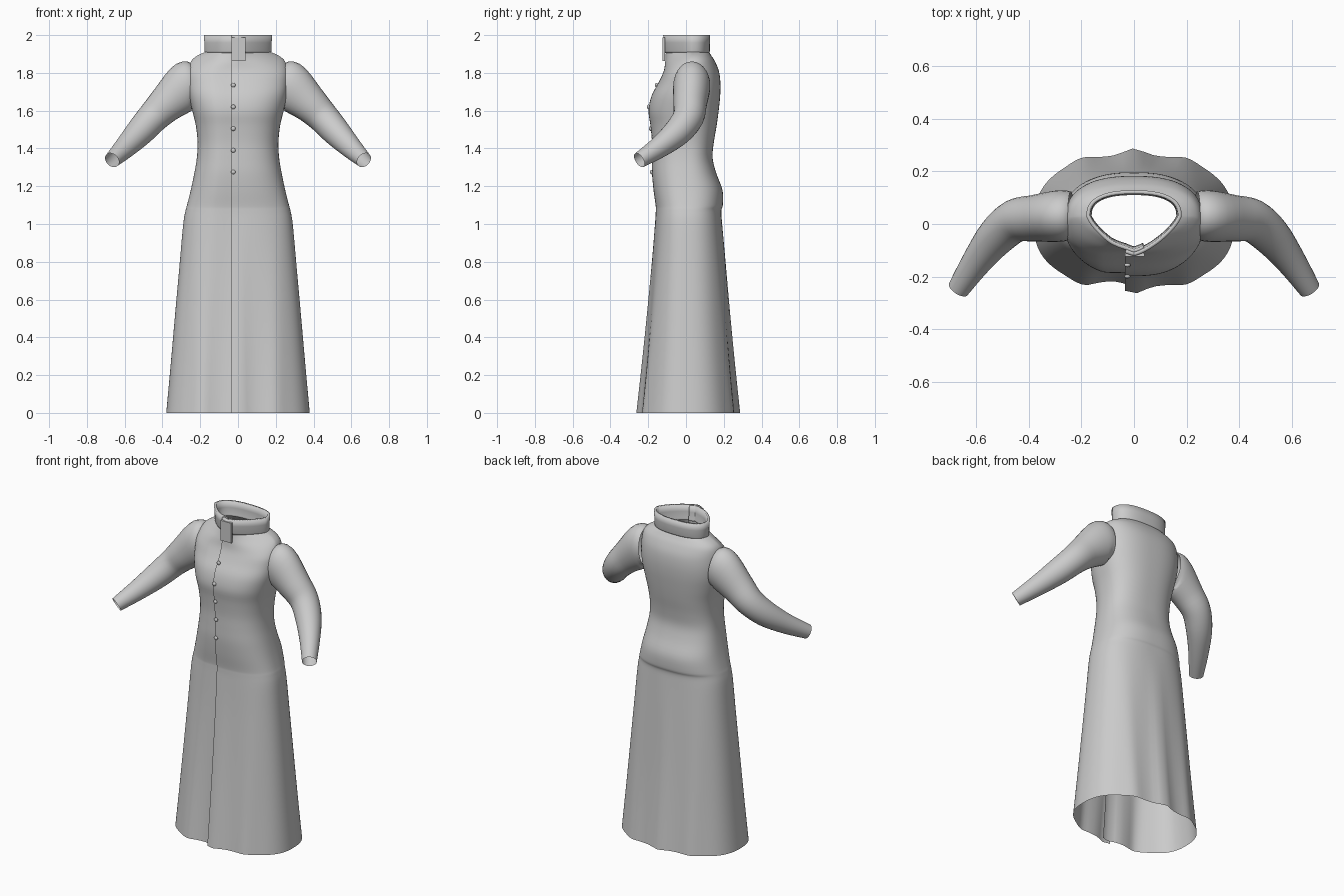
import bpy, bmesh, math
from mathutils import Vector

if "Cube" in bpy.data.objects:
    bpy.data.objects.remove(bpy.data.objects["Cube"])

cloth = bpy.data.materials.new("grey_cloth")
cloth.diffuse_color = (0.6, 0.6, 0.6, 1)
cloth.use_nodes = True
cloth.node_tree.nodes["Principled BSDF"].inputs["Base Color"].default_value = cloth.diffuse_color


def spline(rows, steps):
    """Catmull-Rom interpolation of table rows."""
    out = []
    for i in range(len(rows) - 1):
        p = [rows[max(0, min(len(rows) - 1, i + k))] for k in (-1, 0, 1, 2)]
        for s in range(steps):
            t = s / steps
            out.append([0.5 * (2 * b + (c - a) * t + (2 * a - 5 * b + 4 * c - d) * t * t
                               + (3 * b - a - 3 * c + d) * t ** 3) for a, b, c, d in zip(*p)])
    out.append(list(rows[-1]))
    return out


def loft(name, rings, closed):
    """Skin a stack of rings with quads."""
    n = len(rings[0])
    faces = []
    for i in range(len(rings) - 1):
        for j in range(n if closed else n - 1):
            k = (j + 1) % n
            faces.append((i * n + j, i * n + k, (i + 1) * n + k, (i + 1) * n + j))
    me = bpy.data.meshes.new(name)
    me.from_pydata([v for r in rings for v in r], [], faces)
    ob = bpy.data.objects.new(name, me)
    bpy.context.collection.objects.link(ob)
    finish(ob)
    return ob


def finish(ob, angle=40):
    ob.data.materials.append(cloth)
    bpy.ops.object.select_all(action='DESELECT')
    ob.select_set(True)
    bpy.context.view_layer.objects.active = ob
    bpy.ops.object.shade_smooth_by_angle(angle=math.radians(angle))


def spow(v, e):
    return math.copysign(abs(v) ** e, v)


SLIT, UNDER = 0.035, 0.04


def section(z, w, yf, yb, lap, n=96):
    """Wrap-over cross-section: opens at the front slit and tucks under itself."""
    t = max(0, min(1, (z - 1.78) / 0.12))
    t = t * t * (3 - 2 * t)
    yc, nf, nb = 0.03 * t, 2.45 - 1.1 * t, 2.5
    a0 = -math.pi / 2 - math.asin((SLIT / w) ** (nf / 2))
    a1 = 1.5 * math.pi + math.asin((UNDER / w) ** (nf / 2))
    flare = max(0, 1 - z / 1.05)
    ring = []
    for i in range(n + 1):
        a = a0 + (a1 - a0) * i / n
        c, s = math.cos(a), math.sin(a)
        e = 2 / (nf if s < 0 else nb)
        x = w * spow(c, e)
        y = yc + (yb - yc if s > 0 else yc - yf) * spow(s, e)
        # hem folds at centre front and centre back, and at the corners
        fold = math.exp(-(x / 0.05) ** 2) + 0.5 * math.exp(-((abs(x) - 0.2) / 0.05) ** 2)
        y += math.copysign(0.027 * flare * fold, s)
        # tuck the inner front edge beneath the outer one
        k = max(0, min(1, (a - (2 * math.pi + a0 - 0.35)) / 0.35))
        ring.append((x, y + lap * (1 + flare) * k, z))
    return ring


# Coat body: z, half width, front y, back y
profile = [
    (0, .38, -.237, .26), (.25, .357, -.215, .24), (.5, .335, -.195, .222), (.8, .308, -.174, .203),
    (1.0, .29, -.163, .19), (1.07, .278, -.16, .187), (1.1, .27, -.161, .195), (1.18, .25, -.172, .193),
    (1.27, .231, -.18, .16), (1.35, .218, -.18, .141), (1.43, .214, -.18, .147), (1.52, .223, -.188, .162),
    (1.6, .242, -.198, .173), (1.68, .26, -.182, .181), (1.75, .266, -.145, .182), (1.81, .263, -.118, .174),
    (1.86, .249, -.11, .154), (1.89, .218, -.108, .135), (1.91, .174, -.107, .122)]
rows = spline(profile, 4)
body = loft("coat_body", [section(*r, .013) for r in rows], False)

# Armholes, covered by the sleeves
bm = bmesh.new()
bm.from_mesh(body.data)
hole = [f for f in bm.faces if abs(f.calc_center_median().x) > .235
        and ((f.calc_center_median().y - .03) / .075) ** 2
        + ((f.calc_center_median().z - 1.73) / .1) ** 2 < 1]
bmesh.ops.delete(bm, geom=hole, context='FACES')
bm.to_mesh(body.data)
bm.free()

# Standing collar with thickness
collar = loft("collar", [section(z, w, f, b, .012) for z, w, f, b in
                         ((1.905, .174, -.110, .123), (1.915, .177, -.113, .126),
                          (1.96, .178, -.117, .127), (2.0, .181, -.121, .128))], False)
sol = collar.modifiers.new("thickness", 'SOLIDIFY')
sol.thickness = 0.014
sol.offset = -1
sol.use_rim = True

# Collar closing tab
bpy.ops.mesh.primitive_cube_add(size=1, location=(.002, -.117, 1.925))
tab = bpy.context.object
tab.name = "collar_tab"
tab.scale = (.074, .014, .125)
finish(tab)

# Sleeves: x, y, z of the centre line, radius across, radius up
path = [(.24, .032, 1.735, .092, .118), (.285, .03, 1.725, .098, .13), (.375, .022, 1.64, .089, .1),
        (.45, .012, 1.565, .082, .084), (.52, -.045, 1.487, .074, .075),
        (.595, -.14, 1.408, .057, .059), (.667, -.247, 1.338, .042, .042)]
pts = spline(path, 4)
rings = []
for i, p in enumerate(pts):
    c = Vector(p[:3])
    t = (Vector(pts[min(i + 1, len(pts) - 1)][:3]) - Vector(pts[max(i - 1, 0)][:3])).normalized()
    k = min(1, i / 9)
    t = (t * k + Vector((1, 0, -.1)) * (1 - k)).normalized()   # upright shoulder seam
    u = (Vector((0, 1, 0)) - t * t.y).normalized()
    v = t.cross(u)
    rings.append([tuple(c + u * (p[3] * math.cos(a)) + v * (p[4] * math.sin(a)))
                  for a in (2 * math.pi * j / 28 for j in range(28))])
sleeve = loft("sleeves", rings, True)
mir = sleeve.modifiers.new("other_side", 'MIRROR')
mir.use_axis[0] = True
mir.use_mirror_merge = False

# Front buttons
for i, z in enumerate((1.735, 1.62, 1.505, 1.39, 1.275)):
    y = min(rows, key=lambda r: abs(r[0] - z))[2]
    bpy.ops.mesh.primitive_uv_sphere_add(segments=16, ring_count=8, radius=.012,
                                         location=(-.025, y - .002, z))
    button = bpy.context.object
    button.name = "button_%d" % (i + 1)
    button.scale = (1, .7, 1)
    finish(button)
